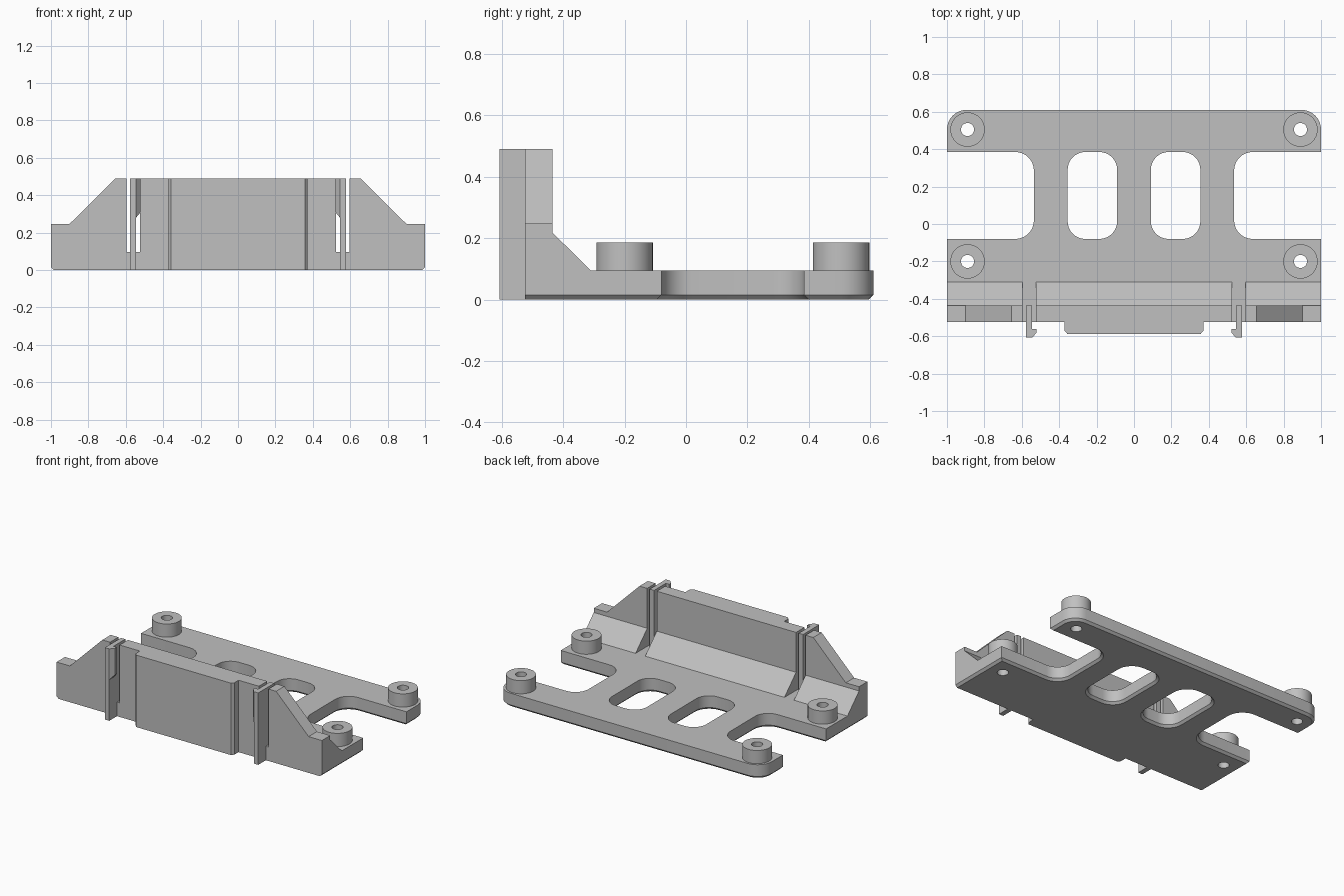
import bpy
import bmesh
from math import cos, sin, pi, radians
from mathutils import Vector

old = bpy.data.objects.get("Cube")
if old:
    bpy.data.objects.remove(old)

GREY = (0.53, 0.53, 0.53, 1)
grey = bpy.data.materials.new("light grey plastic")
grey.use_nodes = True
grey.diffuse_color = GREY
grey.node_tree.nodes["Principled BSDF"].inputs["Base Color"].default_value = GREY

FRONT, BACK, BASE, TOP = -0.525, -0.435, 0.095, 0.49


def finish(name, bm, mirror=False):
    bmesh.ops.recalc_face_normals(bm, faces=bm.faces[:])
    mesh = bpy.data.meshes.new(name)
    bm.to_mesh(mesh)
    bm.free()
    mesh.materials.append(grey)
    obj = bpy.data.objects.new(name, mesh)
    bpy.context.collection.objects.link(obj)
    bpy.ops.object.select_all(action='DESELECT')
    obj.select_set(True)
    bpy.context.view_layer.objects.active = obj
    bpy.ops.object.shade_smooth_by_angle(angle=radians(30))
    if mirror:
        obj.modifiers.new("mirror", 'MIRROR')
    return obj


def outline(corners, d=0.0, steps=8):
    """Counter-clockwise (x, y, radius) corners, rounded and inset by d."""
    pts = []
    for i, (x, y, r) in enumerate(corners):
        here = Vector((x, y))
        before = (here - Vector(corners[i - 1][:2])).normalized()
        after = (Vector(corners[(i + 1) % len(corners)][:2]) - here).normalized()
        convex = before.cross(after) > 0
        p = here + d * (Vector((-before.y, before.x)) + Vector((-after.y, after.x)))
        if r == 0:
            pts.append(p)
            continue
        r += -d if convex else d
        centre = p - r * before + r * after
        for k in range(steps + 1):
            a = k / steps * pi / 2
            pts.append(centre - r * after * cos(a) + r * before * sin(a))
    return pts


def circle(x, y, r, n=40):
    return [Vector((x + r * cos(2 * pi * k / n), y + r * sin(2 * pi * k / n)))
            for k in range(n)]


def stack(name, contours, mirror=False):
    """Solid from contours, each a list of (z, points) levels; inner ones are holes."""
    bm = bmesh.new()
    caps = ([], [])
    for levels in contours:
        rings = [[bm.verts.new((p.x, p.y, z)) for p in pts] for z, pts in levels]
        n = len(rings[0])
        for low, high in zip(rings, rings[1:]):
            for i in range(n):
                j = (i + 1) % n
                bm.faces.new((low[i], low[j], high[j], high[i]))
        for cap, ring in zip(caps, (rings[0], rings[-1])):
            cap += [bm.edges.get((ring[i - 1], ring[i])) for i in range(n)]
    for cap, nz in zip(caps, (-1, 1)):
        bmesh.ops.triangle_fill(bm, edges=cap, use_beauty=True, normal=(0, 0, nz))
    return finish(name, bm, mirror)


def prism(name, pts, axis, a, b, mirror=False):
    """Polygon extruded along an axis from a to b."""
    def place(p, t):
        return {'x': (t, p[0], p[1]), 'y': (p[0], t, p[1]), 'z': (p[0], p[1], t)}[axis]
    bm = bmesh.new()
    ends = [[bm.verts.new(place(p, t)) for p in pts] for t in (a, b)]
    for end in ends:
        bm.faces.new(end)
    for i in range(len(pts)):
        bm.faces.new((ends[0][i - 1], ends[0][i], ends[1][i], ends[1][i - 1]))
    return finish(name, bm, mirror)


# Base plate with side notches, two slots, screw holes and a chamfered underside
CH = 0.015
right_half = [(1, FRONT, 0), (1, -0.08, 0), (0.535, -0.08, 0.1),
              (0.535, 0.385, 0.1), (1, 0.385, 0), (1, 0.61, 0.105)]
plate = right_half + [(-x, y, r) for x, y, r in reversed(right_half)]
rim = outline(plate, CH)
for p in rim:
    if p.y < -0.5:
        p.y = FRONT
contours = [[(0, rim), (CH, outline(plate)), (BASE, outline(plate))]]
for x in (-0.355, 0.09):
    slot = [(x, -0.08, 0.095), (x + 0.265, -0.08, 0.095),
            (x + 0.265, 0.385, 0.095), (x, 0.385, 0.095)]
    contours.append([(0, outline(slot, -CH)), (CH, outline(slot)), (BASE, outline(slot))])
screws = [(0.89, 0.505), (0.89, -0.2)]
for x, y in screws:
    for s in (-1, 1):
        hole = circle(s * x, y, 0.035)
        contours.append([(0, hole), (BASE, hole)])
stack("base_plate", contours)

# Hollow standoffs around the screw holes
for label, (x, y) in zip(("back", "front"), screws):
    stack(label + "_standoffs",
          [[(z, circle(x, y, r)) for z in (BASE, 0.185)] for r in (0.092, 0.035)], True)

# Upright wall: middle span and sloped ends, with gaps for the clips
GAP_IN, GAP_OUT = 0.525, 0.597
prism("middle_wall", [(-GAP_IN, BASE), (GAP_IN, BASE), (GAP_IN, TOP), (-GAP_IN, TOP)],
      'y', FRONT, BACK)
prism("end_walls", [(GAP_OUT, BASE), (1, BASE), (1, 0.247), (0.9, 0.247),
                    (0.655, TOP), (GAP_OUT, TOP)], 'y', FRONT, BACK, True)

# Sloped braces behind the wall
brace = [(BACK, BASE), (-0.31, BASE), (BACK, 0.218)]
prism("middle_brace", brace, 'x', -GAP_IN, GAP_IN)
prism("end_braces", brace, 'x', GAP_OUT, 1, True)

# Raised front panel with chamfered upright edges
prism("front_panel", [(-0.372, FRONT), (-0.372, -0.57), (-0.357, -0.587), (0.357, -0.587),
                      (0.372, -0.57), (0.372, FRONT)], 'z', 0, TOP)

# Spring clips with inward hooks that taper at the bottom
prism("clip_arms", [(-0.608, 0), (FRONT, 0), (FRONT, BASE), (BACK, BASE),
                    (BACK, TOP), (-0.608, TOP)], 'x', 0.545, 0.578, True)
hooks = prism("clip_hooks", [(0.545, -0.608), (0.52, -0.58), (0.52, -0.562), (0.545, -0.562)],
              'z', 0.28, TOP, True)
for v in hooks.data.vertices:
    if v.co.z < 0.3 and v.co.x < 0.53:
        v.co.z += 0.03
